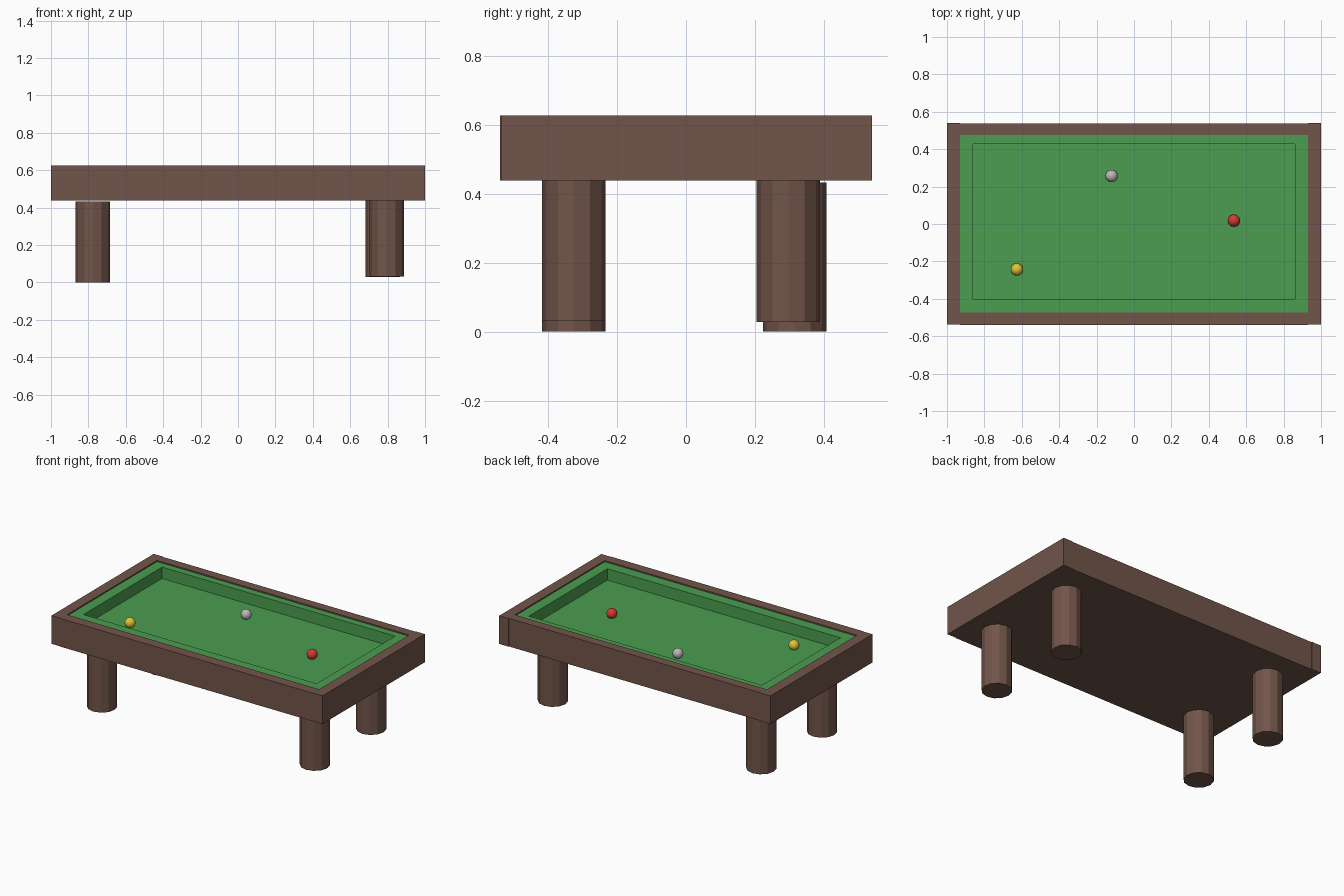
import bpy

if "Cube" in bpy.data.objects:
    bpy.data.objects.remove(bpy.data.objects["Cube"])


def material(name, rgb):
    m = bpy.data.materials.new(name)
    m.diffuse_color = (*rgb, 1)
    m.use_nodes = True
    m.node_tree.nodes["Principled BSDF"].inputs["Base Color"].default_value = m.diffuse_color
    return m


WOOD = material("wood", (0.165, 0.09, 0.067))
FELT = material("felt", (0.07, 0.34, 0.08))
RED = material("red", (0.65, 0.045, 0.03))
YELLOW = material("yellow", (0.75, 0.55, 0.04))
WHITE = material("pale", (0.5, 0.48, 0.49))


def finish(name, mat):
    ob = bpy.context.object
    ob.name = name
    ob.data.materials.append(mat)
    return ob


def box(name, x, y, z, mat):
    """Box from (min, max) ranges on each axis."""
    bpy.ops.mesh.primitive_cube_add(size=1, location=[sum(r) / 2 for r in (x, y, z)])
    ob = finish(name, mat)
    ob.scale = [r[1] - r[0] for r in (x, y, z)]
    bpy.ops.object.transform_apply(location=False, rotation=False, scale=True)
    return ob


BOTTOM, BED, CUSHION, TOP = 0.438, 0.542, 0.618, 0.626

# Wooden frame rails: long rails sit between the end rails
box("front_rail", (-0.93, 0.93), (-0.54, -0.472), (BOTTOM, TOP), WOOD)
box("back_rail", (-0.93, 0.93), (0.475, 0.536), (BOTTOM, TOP), WOOD)
box("left_rail", (-1, -0.93), (-0.537, 0.54), (BOTTOM, TOP), WOOD)
box("right_rail", (0.93, 1), (-0.537, 0.54), (BOTTOM, TOP), WOOD)

# Underside board and felt playing bed
box("base_board", (-0.93, 0.93), (-0.472, 0.475), (BOTTOM, 0.5), WOOD)
box("felt_bed", (-0.93, 0.93), (-0.472, 0.475), (0.5, BED), FELT)

# Felt cushions around the bed
box("front_cushion", (-0.93, 0.93), (-0.472, -0.40), (BED, CUSHION), FELT)
box("back_cushion", (-0.93, 0.93), (0.428, 0.475), (BED, CUSHION), FELT)
box("left_cushion", (-0.93, -0.86), (-0.40, 0.428), (BED, CUSHION), FELT)
box("right_cushion", (0.86, 0.93), (-0.40, 0.428), (BED, CUSHION), FELT)

# Round faceted legs, slightly uneven in placement
LEG = 0.433
for name, x, y, z in [("front_left_leg", -0.776, -0.325, 0.0),
                      ("back_left_leg", -0.776, 0.315, 0.0),
                      ("front_right_leg", 0.795, -0.325, 0.032),
                      ("back_right_leg", 0.774, 0.297, 0.028)]:
    bpy.ops.mesh.primitive_cylinder_add(vertices=12, radius=0.092, depth=LEG,
                                        location=(x, y, z + LEG / 2))
    finish(name, WOOD)

# Balls
for name, x, y, mat in [("pale_ball", -0.12, 0.257, WHITE),
                        ("red_ball", 0.534, 0.018, RED),
                        ("yellow_ball", -0.626, -0.243, YELLOW)]:
    bpy.ops.mesh.primitive_uv_sphere_add(segments=24, ring_count=12, radius=0.033,
                                         location=(x, y, 0.567))
    bpy.ops.object.shade_smooth()
    finish(name, mat)
